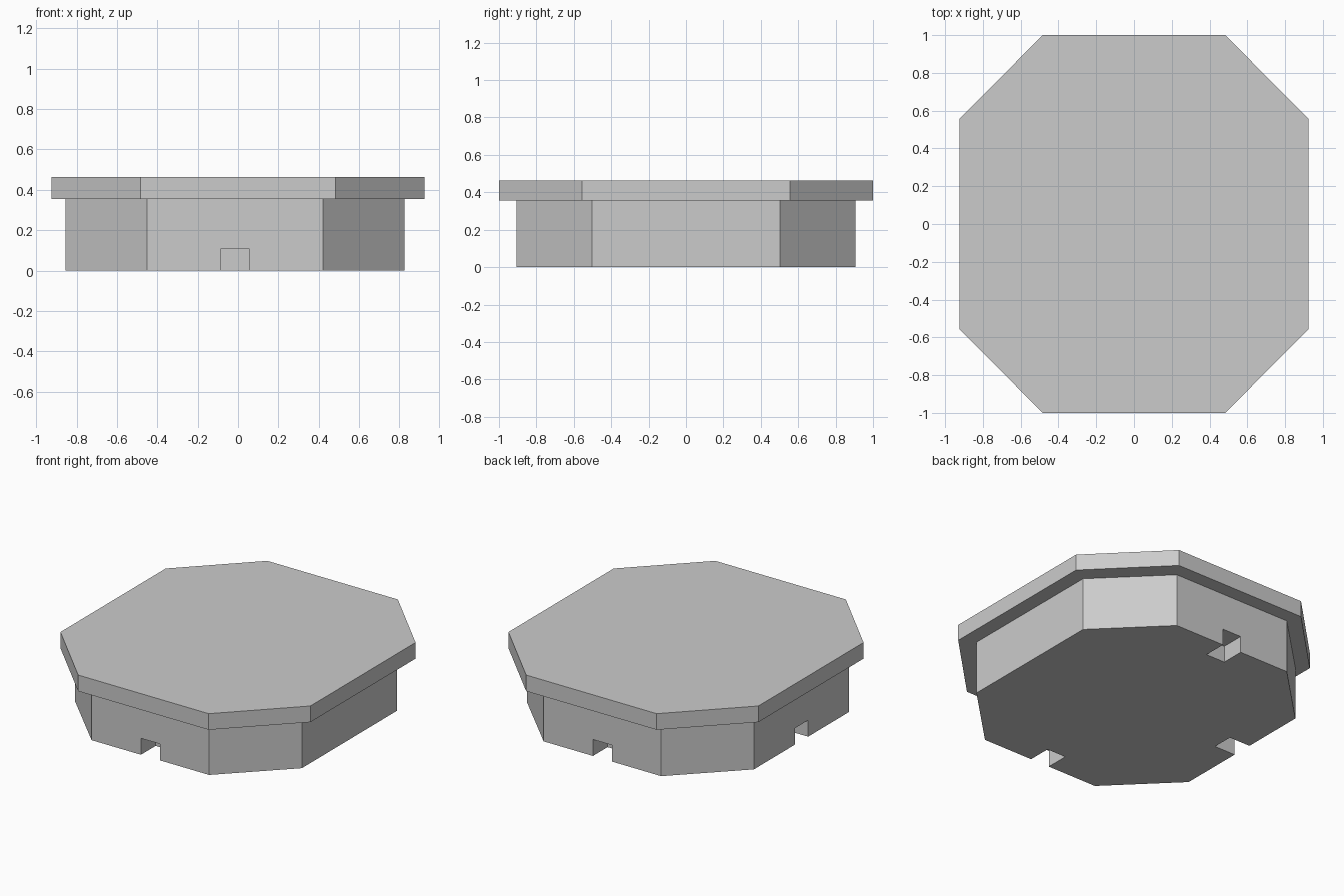
import bpy, bmesh
from mathutils import Matrix

if "Cube" in bpy.data.objects:
    bpy.data.objects.remove(bpy.data.objects["Cube"])


def new_object(name, bm):
    bmesh.ops.recalc_face_normals(bm, faces=bm.faces)
    mesh = bpy.data.meshes.new(name)
    bm.to_mesh(mesh)
    bm.free()
    obj = bpy.data.objects.new(name, mesh)
    bpy.context.collection.objects.link(obj)
    return obj


def octagon_slab(name, cx, hx, hy, ix, iy, z0, z1):
    """Extruded rectangle (half sizes hx, hy) with corners cut back to ix, iy."""
    pts = [(ix, -hy), (hx, -iy), (hx, iy), (ix, hy),
           (-ix, hy), (-hx, iy), (-hx, -iy), (-ix, -hy)]
    bm = bmesh.new()
    face = bm.faces.new([bm.verts.new((cx + x, y, z0)) for x, y in pts])
    ext = bmesh.ops.extrude_face_region(bm, geom=[face], use_keep_orig=True)
    top = [g for g in ext["geom"] if isinstance(g, bmesh.types.BMVert)]
    bmesh.ops.translate(bm, verts=top, vec=(0, 0, z1 - z0))
    return new_object(name, bm)


CX, HX, HY = -0.015, 0.84, 0.905     # base centre and half sizes
WIDTH, DEPTH, HEIGHT = 0.14, 0.155, 0.11

# Overhanging top plate and the narrower base below it
octagon_slab("top_plate", 0, 0.925, 1.0, 0.483, 0.556, 0.355, 0.463)
base = octagon_slab("base", CX, HX, HY, 0.435, 0.503, 0, 0.355)

# Notch cutters on the front, back and left sides
bm = bmesh.new()
for x, y, sx, sy in [(CX, -HY, WIDTH, 2 * DEPTH),
                     (CX, HY, WIDTH, 2 * DEPTH),
                     (CX - HX, 0, 2 * DEPTH, WIDTH)]:
    bmesh.ops.create_cube(bm, size=1, matrix=Matrix.Translation((x, y, 0))
                          @ Matrix.Diagonal((sx, sy, 2 * HEIGHT, 1)))
cutter = new_object("notch_cutter", bm)
cutter.hide_render = True
cutter.display_type = 'WIRE'

mod = base.modifiers.new("notches", 'BOOLEAN')
mod.operation = 'DIFFERENCE'
mod.solver = 'EXACT'
mod.object = cutter
